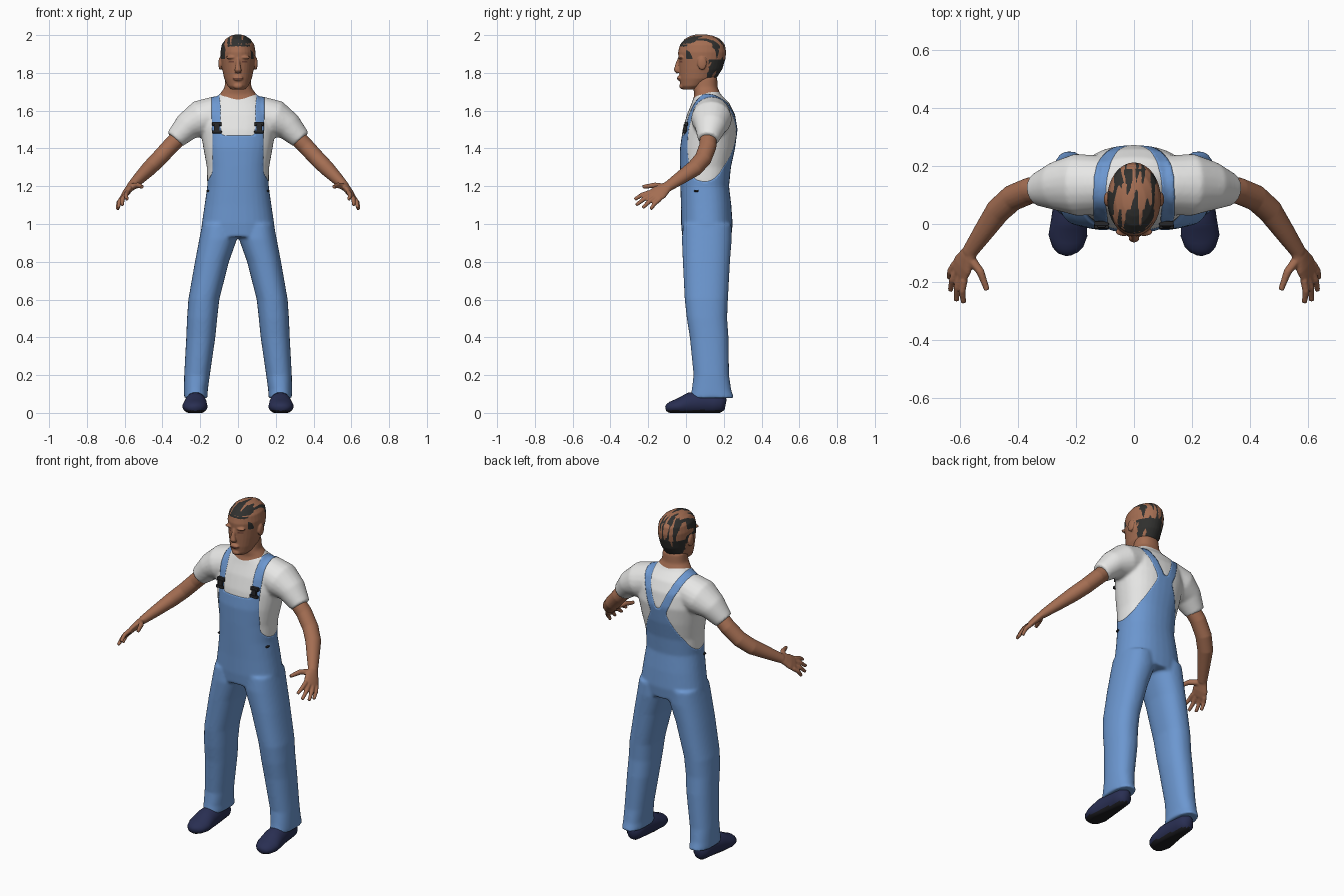
import bpy, bmesh, math
from mathutils import Vector, Matrix, noise

cube = bpy.data.objects.get("Cube")
if cube:
    bpy.data.objects.remove(cube)


def material(name, r, g, b):
    m = bpy.data.materials.new(name)
    m.use_nodes = True
    m.diffuse_color = (r, g, b, 1)
    bsdf = m.node_tree.nodes["Principled BSDF"]
    bsdf.inputs["Base Color"].default_value = (r, g, b, 1)
    bsdf.inputs["Roughness"].default_value = 0.8
    return m


SKIN = material("skin_brown", .37, .155, .085)
LINE = material("eye_and_lip_brown", .17, .06, .04)
HAIR = material("hair_black", .03, .03, .028)
DENIM = material("overalls_blue", .15, .31, .63)
SHIRT = material("shirt_white", .8, .8, .79)
SHOE = material("shoe_navy", .022, .028, .085)
SOLE = material("sole_black", .012, .012, .015)
BUCKLE = material("buckle_black", .02, .02, .022)


def loft(bm, rings):
    """Closed skin over a list of point rings."""
    loops = [[bm.verts.new(p) for p in ring] for ring in rings]
    n = len(loops[0])
    for a, b in zip(loops, loops[1:]):
        for i in range(n):
            bm.faces.new((a[i], a[(i + 1) % n], b[(i + 1) % n], b[i]))
    bm.faces.new(loops[0][::-1])
    bm.faces.new(loops[-1])


def circle(n=32, power=1.0):
    for i in range(n):
        a = math.tau * i / n
        c, s = math.cos(a), math.sin(a)
        yield math.copysign(abs(c) ** power, c), math.copysign(abs(s) ** power, s)


def stack(bm, rows, side=1, power=.88):
    """Level rings: height, centre x, half width, front y, back y."""
    loft(bm, [[Vector((side * (cx + rx * u), (f + b) / 2 + (b - f) / 2 * v, z))
               for u, v in circle(power=power)] for z, cx, rx, f, b in rows])


def limb(bm, rows, hint, side=1):
    """Rings square to a path: x, y, z, radius along hint, other radius."""
    pts = [Vector(r[:3]) for r in rows]
    rings = []
    for i, row in enumerate(rows):
        t = (pts[min(i + 1, len(pts) - 1)] - pts[max(i - 1, 0)]).normalized()
        a = (hint - t * hint.dot(t)).normalized()
        b = t.cross(a)
        ring = [pts[i] + a * u * row[3] + b * v * row[4] for u, v in circle(20)]
        rings.append([Vector((side * p.x, p.y, p.z)) for p in ring])
    loft(bm, rings)


def ball(bm, centre, size):
    m = Matrix.Translation(centre) @ Matrix.Diagonal((*size, 1))
    bmesh.ops.create_uvsphere(bm, u_segments=16, v_segments=10, radius=1, matrix=m)


def add_object(name, bm, mats):
    bmesh.ops.recalc_face_normals(bm, faces=bm.faces)
    for f in bm.faces:
        f.smooth = True
    me = bpy.data.meshes.new(name)
    bm.to_mesh(me)
    bm.free()
    for m in mats:
        me.materials.append(m)
    ob = bpy.data.objects.new(name, me)
    bpy.context.collection.objects.link(ob)
    return ob


def fused(bm, voxel, rounds):
    """Blend overlapping volumes into one smooth skin."""
    ob = add_object("blend", bm, [])
    rm = ob.modifiers.new("fuse", 'REMESH')
    rm.mode, rm.voxel_size = 'VOXEL', voxel
    sm = ob.modifiers.new("relax", 'SMOOTH')
    sm.factor, sm.iterations = .5, rounds
    dg = bpy.context.evaluated_depsgraph_get()
    me = bpy.data.meshes.new_from_object(ob.evaluated_get(dg))
    out = bmesh.new()
    out.from_mesh(me)
    bpy.data.objects.remove(ob)
    bpy.data.meshes.remove(me)
    return out


def paint(bm, rule, rounds):
    """Colour faces by rule, then even out the borders."""
    for f in bm.faces:
        f.material_index = rule(f.calc_center_median())
    near = {}
    for e in bm.edges:
        if len({f.material_index for f in e.link_faces}) > 1:
            a, b = e.verts
            near.setdefault(a, []).append(b)
            near.setdefault(b, []).append(a)
    for _ in range(rounds):
        new = {v: v.co.lerp(sum((w.co for w in ws), Vector()) / len(ws), .5)
               for v, ws in near.items() if len(ws) == 2}
        for v, co in new.items():
            v.co = co


# Clothed body: trunk and neck, legs, sleeves
body = bmesh.new()
stack(body, [(.93, 0, .195, -.02, .24), (1.0, 0, .192, -.026, .247),
             (1.1, 0, .177, -.027, .24), (1.2, 0, .163, -.03, .228),
             (1.3, 0, .165, -.032, .238), (1.4, 0, .183, -.032, .26),
             (1.5, 0, .2, -.018, .273), (1.58, 0, .2, .005, .26),
             (1.64, 0, .16, .03, .23), (1.685, 0, .1, .045, .185),
             (1.72, 0, .072, .037, .168), (1.78, 0, .066, .045, .165)])
for s in (1, -1):
    stack(body, [(1.0, .1, .09, -.015, .24), (.92, .105, .1, -.022, .242),
                 (.8, .138, .09, -.017, .233), (.6, .181, .082, -.007, .222),
                 (.5, .19, .08, .004, .218), (.4, .197, .077, .02, .225),
                 (.2, .217, .068, .04, .228), (.12, .223, .063, .03, .24),
                 (.078, .223, .063, .02, .255)], s)
    limb(body, [(.1, .135, 1.58, .1, .1), (.2, .135, 1.555, .1, .108),
                (.27, .13, 1.515, .075, .085), (.335, .118, 1.447, .054, .056)],
         Vector((0, 0, 1)), s)
body = fused(body, .008, 8)


def clothing(c):
    x, y, z = abs(c.x), c.y, c.z
    if z > 1.655 + .25 * (y - .03) + .2 * x:
        return 2
    if z < 1.2:
        return 0
    up = (z - 1.47) / .21
    if y < .12:
        bib = z < 1.47 and x < .135 + max(0, 1.27 - z) * .6
        strap = z >= 1.47 and abs(x - .112 - .008 * up) < .023
    else:
        bib = z < 1.48 and x < .045 + (1.47 - z) * .48
        strap = z > 1.44 and abs(x - .03 - .088 * up) < .024
    return 0 if bib or strap else 1


paint(body, clothing, 10)
parts = (("overalls", DENIM), ("shirt", SHIRT), ("neck", SKIN))
for index, (name, mat) in enumerate(parts):
    bm = body.copy()
    bmesh.ops.delete(bm, geom=[f for f in bm.faces if f.material_index != index],
                     context='FACES')
    for f in bm.faces:
        f.material_index = 0
    ob = add_object(name, bm, [mat])
    if name == "overalls":
        cloth = ob.modifiers.new("cloth", 'SOLIDIFY')
        cloth.thickness, cloth.offset = .006, 1
        overalls = ob
body.free()
bpy.context.view_layer.update()

# Arms and hands
across = Vector((.045, .08, -.05)).normalized()
knuckles = Vector((.602, -.165, 1.15))
tips = ((.588, -.272, 1.13), (.613, -.265, 1.1), (.634, -.23, 1.085), (.637, -.188, 1.078))
for s, label in ((1, "left"), (-1, "right")):
    bm = bmesh.new()
    limb(bm, [(.29, .12, 1.48, .045, .045), (.36, .115, 1.41, .046, .044),
              (.42, .09, 1.345, .046, .043), (.47, .045, 1.295, .045, .041),
              (.525, -.035, 1.24, .036, .032), (.57, -.1, 1.195, .028, .023)], across, s)
    limb(bm, [(.555, -.08, 1.21, .026, .02), (.575, -.11, 1.19, .034, .02),
              (.59, -.14, 1.168, .047, .019), (*knuckles, .047, .015),
              (.606, -.175, 1.143, .04, .011)], across, s)
    for i, tip in enumerate(tips):
        base = knuckles + across * (.024 * i - .036)
        mid = base.lerp(Vector(tip), .5) + Vector((.006, 0, .006))
        limb(bm, [(*base, .013, .013), (*mid, .012, .012), (*tip, .009, .009)], across, s)
    limb(bm, [(.568, -.115, 1.195, .02, .018), (.53, -.165, 1.205, .015, .014),
              (.507, -.228, 1.197, .01, .01)], across, s)
    add_object(label + "_arm", fused(bm, .005, 2), [SKIN])

# Head with features and patchy cropped hair
bm = bmesh.new()
stack(bm, [(1.712, 0, .035, -.015, .06), (1.73, 0, .055, -.028, .1),
           (1.77, 0, .073, -.034, .16), (1.82, 0, .084, -.037, .192),
           (1.87, 0, .091, -.04, .208), (1.91, 0, .093, -.042, .213),
           (1.95, 0, .086, -.032, .206), (1.98, 0, .065, -.006, .18),
           (1.996, 0, .04, .025, .145), (2.003, 0, .015, .05, .11)], power=1)
limb(bm, [(0, -.034, 1.875, .009, .01), (0, -.044, 1.845, .011, .012),
          (0, -.05, 1.815, .019, .015), (0, -.04, 1.802, .016, .01)], Vector((1, 0, 0)))
ball(bm, (0, -.035, 1.772), (.028, .013, .014))
ball(bm, (0, -.02, 1.73), (.026, .016, .016))
for s in (1, -1):
    ball(bm, (s * .035, -.027, 1.882), (.03, .015, .009))
    ball(bm, (s * .094, .085, 1.85), (.01, .025, .035))


def head_colour(c):
    x, y, z = abs(c.x), c.y, c.z
    if y < 0 and (abs(z - 1.858) < .0045 and .02 < x < .05 or abs(z - 1.771) < .0035 and x < .026):
        return 1
    line = 1.94 if y < 0 else 1.875 if y < .11 else 1.765
    if z < line or (x > .092 and z < 1.89):
        return 0
    nape = y > .12 and z < 1.87
    fringe = z > 1.955 and y < .05
    temple = z < 1.95 and y < .045
    crown = z > 1.93 and .14 < y < .19
    limit = -.6 if nape else -.18 if fringe or temple or crown else .13
    return 2 if noise.noise(Vector((c.x * 65, y * 10, z * 10))) > limit else 0


head = fused(bm, .004, 4)
paint(head, head_colour, 2)
add_object("head", head, [SKIN, LINE, HAIR])

# Shoes with dark soles
for s, label in ((1, "left"), (-1, "right")):
    bm = bmesh.new()
    limb(bm, [(.222, .21, .045, .02, .03), (.222, .185, .05, .045, .05),
              (.222, .1, .055, .052, .062), (.225, .02, .048, .06, .06),
              (.228, -.04, .034, .067, .042), (.228, -.08, .028, .053, .032),
              (.227, -.098, .024, .036, .023), (.226, -.107, .022, .014, .012)],
         Vector((1, 0, 0)), s)
    bmesh.ops.subdivide_edges(bm, edges=bm.edges, cuts=1, use_grid_fill=True, smooth=.5)
    for v in bm.verts:
        v.co.z = max(v.co.z, 0)
    for f in bm.faces:
        f.material_index = int(f.calc_center_median().z < .014)
    add_object(label + "_shoe", bm, [SHOE, SOLE])


def block(name, centre, size):
    bm = bmesh.new()
    m = Matrix.Translation(centre) @ Matrix.Diagonal((*size, 1))
    bmesh.ops.create_cube(bm, size=1, matrix=m)
    ob = add_object(name, bm, [BUCKLE])
    for p in ob.data.polygons:
        p.use_smooth = False
    bev = ob.modifiers.new("rounded", 'BEVEL')
    bev.width, bev.segments = .004, 2


# Strap buckles and side buttons, seated on the cloth
for s, label in ((1, "left"), (-1, "right")):
    for part, z, w, h in (("clip", 1.53, .05, .022), ("catch", 1.507, .03, .04),
                          ("loop", 1.488, .052, .016)):
        hit, at, _, _ = overalls.ray_cast(Vector((s * .112, -1, z)), Vector((0, 1, 0)))
        y = at.y if hit else -.01
        block(f"{label}_buckle_{part}", (s * .112, y - .008, z), (w, .018, h))
    hit, at, _, _ = overalls.ray_cast(Vector((s, .055, 1.175)), Vector((-s, 0, 0)))
    block(label + "_side_button", (at.x if hit else s * .16, .055, 1.175), (.018, .024, .01))
